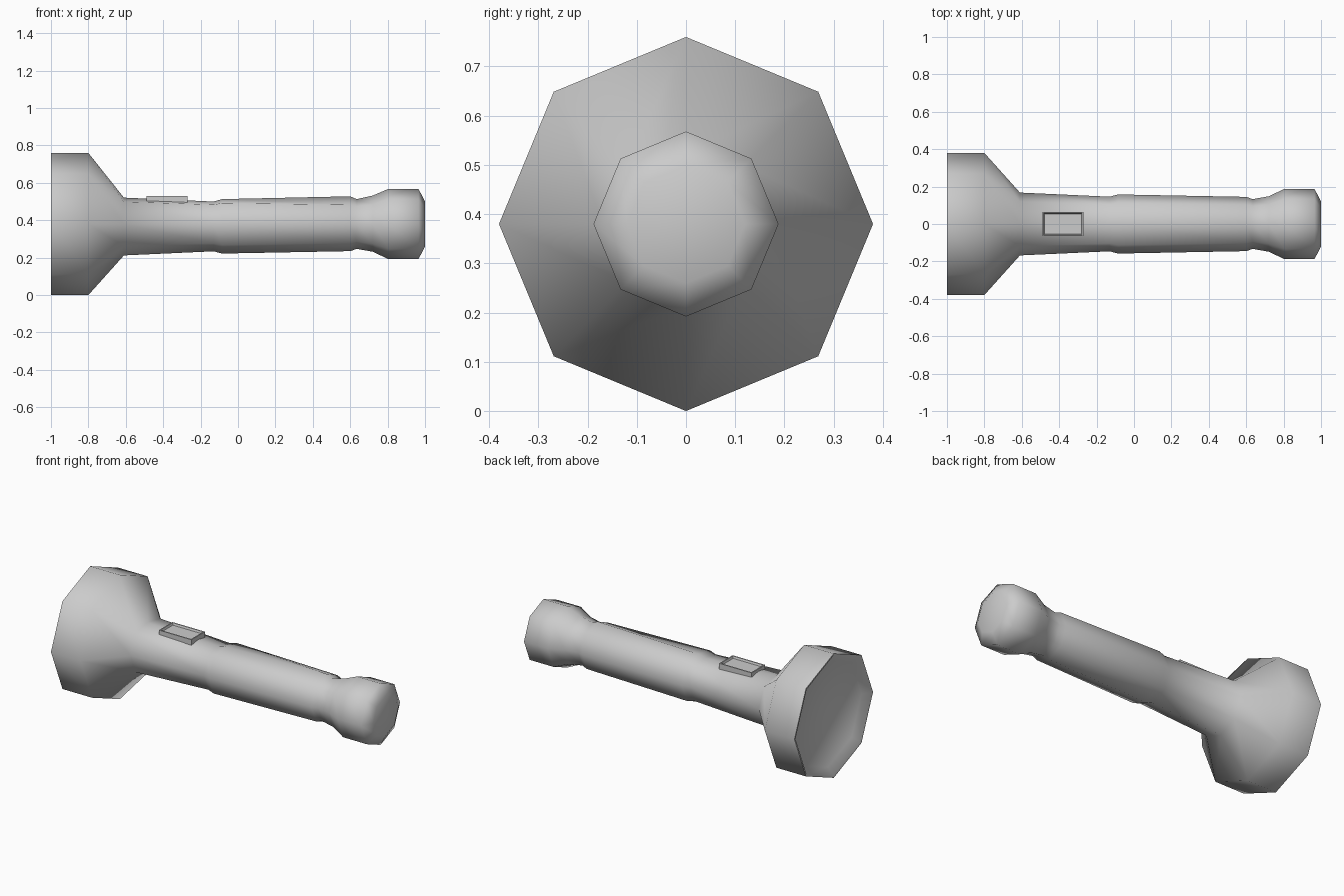
import bpy, bmesh, math

if "Cube" in bpy.data.objects:
    bpy.data.objects.remove(bpy.data.objects["Cube"])

SIDES = 8
AXIS_Z = 0.38


def finish(bm, name, angle=70):
    bmesh.ops.recalc_face_normals(bm, faces=bm.faces)
    mesh = bpy.data.meshes.new(name)
    bm.to_mesh(mesh)
    bm.free()
    ob = bpy.data.objects.new(name, mesh)
    bpy.context.collection.objects.link(ob)
    bpy.ops.object.select_all(action='DESELECT')
    ob.select_set(True)
    bpy.context.view_layer.objects.active = ob
    bpy.ops.object.shade_smooth_by_angle(angle=math.radians(angle))
    return ob


def add_ring(bm, x, r, flat):
    """Octagon around the x axis; flat lowers the top corner."""
    ring = []
    for i in range(SIDES):
        a = 2 * math.pi * i / SIDES
        drop = flat if i == 2 else 0
        ring.append(bm.verts.new((x, r * math.cos(a), AXIS_Z + r * math.sin(a) - drop)))
    return ring


# Torch body: (x, radius, top flattening) from lens seat to tail cap
profile = [
    (-0.96, 0.325, 0), (-1.0, 0.37, 0), (-1.0, 0.38, 0), (-0.8, 0.38, 0),
    (-0.61, 0.168, 0.027), (-0.13, 0.146, 0.026), (-0.085, 0.158, 0.025),
    (0.6, 0.145, -0.003), (0.635, 0.133, 0), (0.72, 0.148, -0.004),
    (0.805, 0.188, 0), (0.965, 0.188, 0), (1.0, 0.12, 0),
]
bm = bmesh.new()
rings = [add_ring(bm, *p) for p in profile]
for a, b in zip(rings, rings[1:]):
    for i in range(SIDES):
        j = (i + 1) % SIDES
        bm.faces.new((a[i], a[j], b[j], b[i]))
bm.faces.new(rings[-1])
bm.faces.new(rings[0])  # lens face at the bottom of the recess
finish(bm, "torch_body")

# Slide switch: raised frame with a sunken panel
bm = bmesh.new()
bmesh.ops.create_cube(bm, size=1)
for v in bm.verts:
    v.co.x = -0.38 + v.co.x * 0.22
    v.co.y *= 0.13
    v.co.z = 0.53 if v.co.z > 0 else 0.492
top = max(bm.faces, key=lambda f: f.calc_center_median().z)
bmesh.ops.inset_region(bm, faces=[top], thickness=0.01)
bmesh.ops.inset_region(bm, faces=[top], thickness=0.006, depth=-0.012)
finish(bm, "switch", 30)
